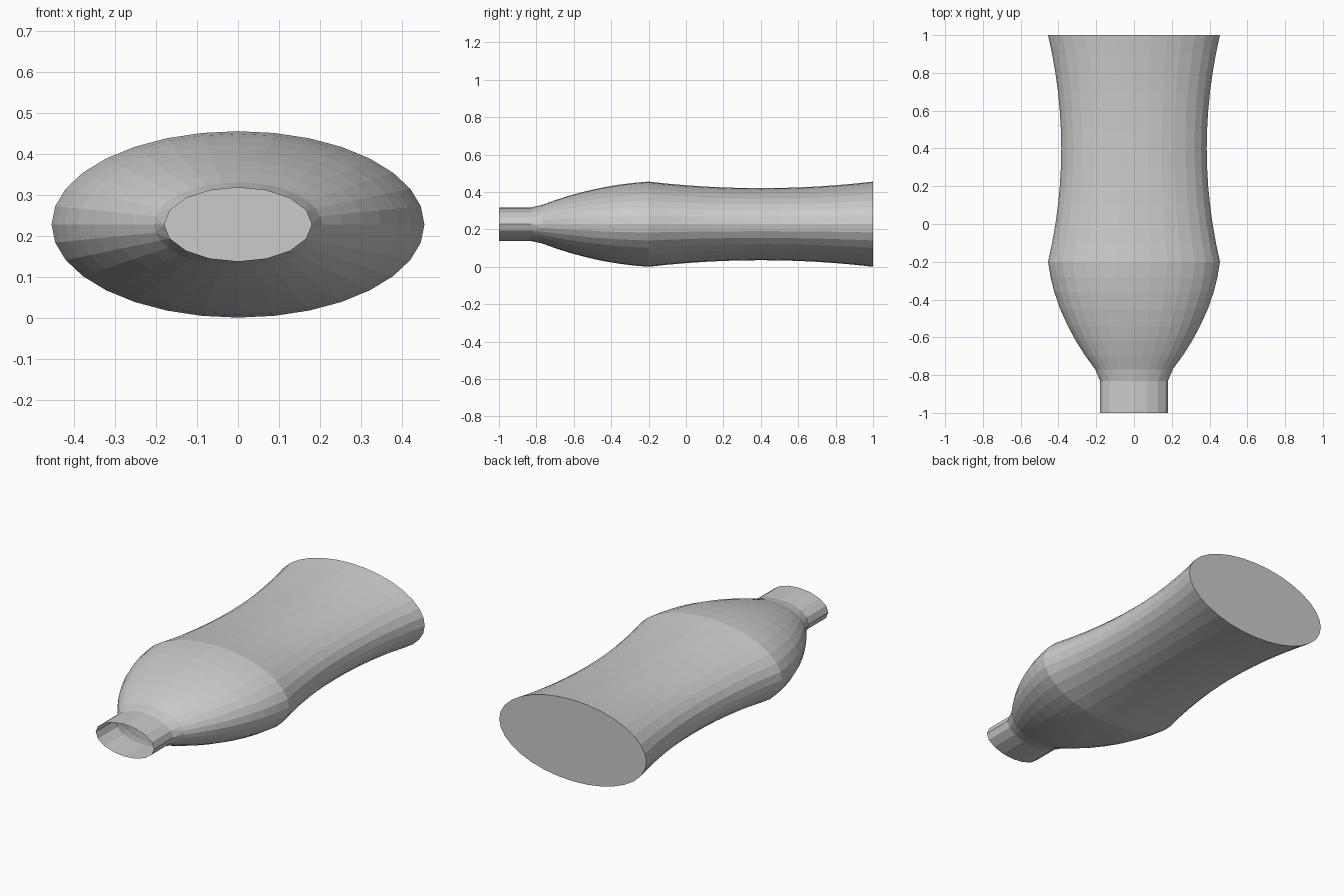
import bpy, bmesh, math

if "Cube" in bpy.data.objects:
    bpy.data.objects.remove(bpy.data.objects["Cube"])

CZ = 0.2275   # axis height
FLAT = 0.5    # height / width ratio of the oval section


def ring(bm, y, r, n):
    return [bm.verts.new((r * math.cos(2 * math.pi * i / n), y,
                          CZ + FLAT * r * math.sin(2 * math.pi * i / n)))
            for i in range(n)]


def join(bm, a, b):
    """Skin two rings; b may have twice as many sides as a."""
    n, m = len(a), len(b)
    for i in range(n):
        p, q = a[i], a[(i + 1) % n]
        if n == m:
            bm.faces.new((p, q, b[(i + 1) % n], b[i]))
        else:
            s, t, u = b[2 * i], b[2 * i + 1], b[(2 * i + 2) % m]
            bm.faces.new((p, t, s))
            bm.faces.new((p, q, t))
            bm.faces.new((q, u, t))


# Profile (y, half width, sides): neck, shoulder, waisted body
profile = [(-1.0, 0.18, 16), (-0.83, 0.18, 16), (-0.77, 0.205, 32),
           (-0.70, 0.256, 32), (-0.62, 0.307, 32), (-0.54, 0.350, 32),
           (-0.45, 0.391, 32), (-0.36, 0.422, 32), (-0.28, 0.442, 32)]
for k in range(13):
    y = -0.2 + 0.1 * k
    profile.append((y, 0.385 + 0.07 * ((y - 0.4) / 0.6) ** 2, 32))

bm = bmesh.new()
rings = [ring(bm, *p) for p in profile]
for a, b in zip(rings, rings[1:]):
    join(bm, a, b)

# Flat base; the neck end stays open
bm.faces.new(rings[-1])
bmesh.ops.recalc_face_normals(bm, faces=bm.faces)

mesh = bpy.data.meshes.new("bottle")
bm.to_mesh(mesh)
bm.free()
bottle = bpy.data.objects.new("bottle", mesh)
bpy.context.collection.objects.link(bottle)
